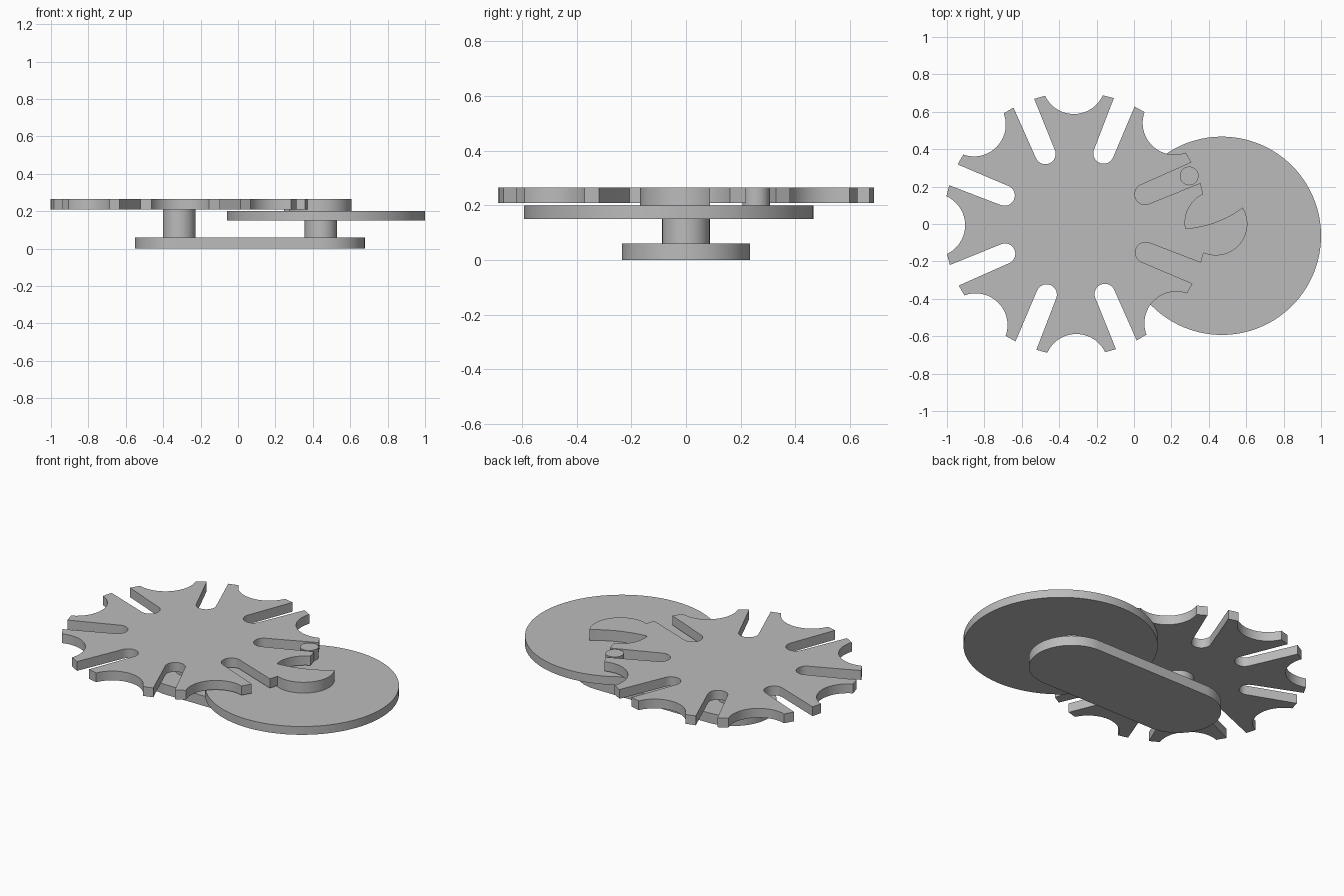
import bpy, bmesh
from math import pi, cos, sin, acos, atan2, radians, sqrt

if "Cube" in bpy.data.objects:
    bpy.data.objects.remove(bpy.data.objects["Cube"], do_unlink=True)

grey = bpy.data.materials.new("plain grey")
grey.use_nodes = True
colour = (0.5, 0.5, 0.5, 1)
grey.diffuse_color = colour
grey.node_tree.nodes["Principled BSDF"].inputs["Base Color"].default_value = colour


def arc(cx, cy, r, start, end, steps):
    """Points along an arc, angles in radians."""
    return [(cx + r * cos(start + (end - start) * i / steps),
             cy + r * sin(start + (end - start) * i / steps)) for i in range(steps + 1)]


def circle(cx, cy, r, steps=96):
    return arc(cx, cy, r, 0, 2 * pi, steps)[:-1]


def turn(points, angle, cx=0, cy=0):
    """Rotate points about the origin, then move them."""
    c, s = cos(angle), sin(angle)
    return [(cx + x * c - y * s, cy + x * s + y * c) for x, y in points]


def plate(name, outline, bottom, top):
    """Extrude a flat counter-clockwise outline between two heights."""
    bm = bmesh.new()
    face = bm.faces.new([bm.verts.new((x, y, bottom)) for x, y in outline])
    result = bmesh.ops.extrude_face_region(bm, geom=[face])
    for item in result["geom"]:
        if isinstance(item, bmesh.types.BMVert):
            item.co.z = top
    bmesh.ops.recalc_face_normals(bm, faces=bm.faces)
    mesh = bpy.data.meshes.new(name)
    bm.to_mesh(mesh)
    bm.free()
    mesh.materials.append(grey)
    mesh.shade_smooth()
    mesh.set_sharp_from_angle(angle=radians(30))
    obj = bpy.data.objects.new(name, mesh)
    bpy.context.collection.objects.link(obj)
    return obj


wheel_x, crank_x = -0.315, 0.443
spacing = crank_x - wheel_x
base_top, disc_bottom, disc_top = 0.06, 0.15, 0.2
wheel_bottom, wheel_top = 0.209, 0.265

# Base bar with round ends, and the two posts
plate("base_bar",
      arc(crank_x, 0, 0.235, -pi / 2, pi / 2, 48) + arc(wheel_x, 0, 0.235, pi / 2, 3 * pi / 2, 48),
      0, base_top)
plate("wheel_post", circle(wheel_x, 0, 0.087), base_top, wheel_bottom)
plate("crank_post", circle(crank_x, 0, 0.087), base_top, disc_bottom)

# Off-centre drive disc with its pin
plate("drive_disc", circle(0.47, -0.063, 0.53, 128), disc_bottom, disc_top)
plate("drive_pin", circle(0.295, 0.257, 0.05, 48), disc_top, wheel_top)

# Locking cam: a round block with a shallow hollow cut on the pin side
cam_r, hollow_d, hollow_r = 0.168, 0.6, 0.59
a = acos((cam_r**2 + hollow_d**2 - hollow_r**2) / (2 * cam_r * hollow_d))
b = atan2(cam_r * sin(a), hollow_d - cam_r * cos(a))
cam = arc(0, 0, cam_r, a, 2 * pi - a, 64) + arc(hollow_d, 0, hollow_r, pi + b, pi - b, 16)[1:-1]
plate("locking_cam", turn(cam, radians(110), 0.438, 0), disc_top, wheel_top)

# Slotted wheel: one slot and one hollow, repeated round the axis
count, radius, hollow = 8, 0.704, 0.17
slot_start, slot_half, mouth_half = 0.407, 0.055, 0.06
mouth = sqrt(radius**2 - mouth_half**2)
slot = ([(mouth, -mouth_half)]
        + arc(slot_start, 0, slot_half, 3 * pi / 2, pi / 2, 20)
        + [(mouth, mouth_half)])
t = acos((radius**2 + spacing**2 - hollow**2) / (2 * radius * spacing))
p = atan2(radius * sin(t), radius * cos(t) - spacing)
scoop = arc(spacing, 0, hollow, 2 * pi - p, p, 24)
wheel = []
for i in range(count):
    angle = radians(0.5) + 2 * pi * (i + 0.5) / count
    wheel += turn(slot, angle, wheel_x) + turn(scoop, angle + pi / count, wheel_x)
plate("slotted_wheel", wheel, wheel_bottom, wheel_top)
